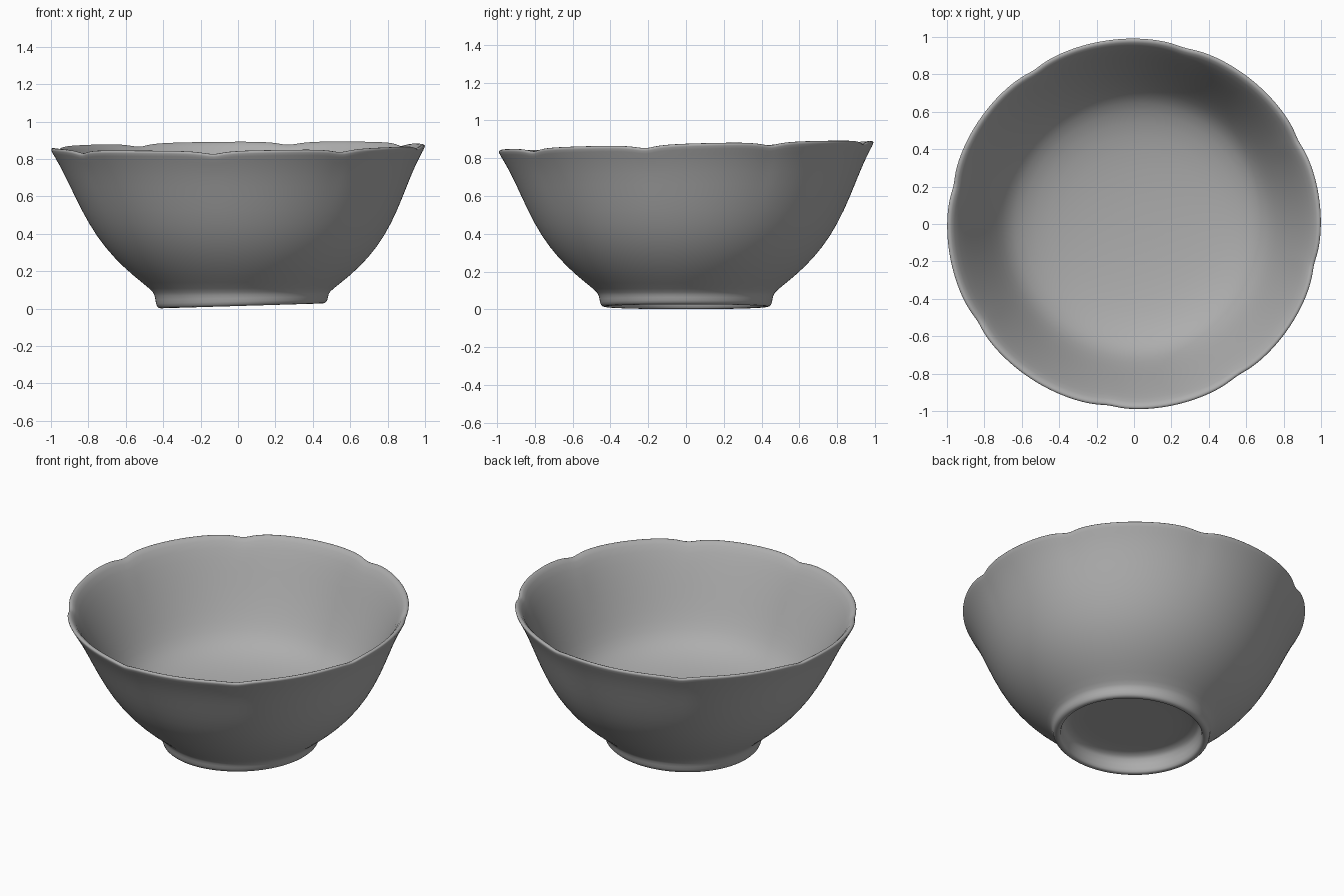
import bpy, bmesh
from math import cos, sin, tau, pi, radians, exp

cube = bpy.data.objects.get("Cube")
if cube:
    bpy.data.objects.remove(cube, do_unlink=True)

# Glaze colour
glaze = bpy.data.materials.new("grey glaze")
glaze.use_nodes = True
grey = (0.42, 0.42, 0.42, 1)
glaze.diffuse_color = grey
glaze.node_tree.nodes["Principled BSDF"].inputs["Base Color"].default_value = grey

# Lathe profile (radius, height): recess, foot ring, outer wall, lip, inside
PROFILE = [
    (0.2, 0.12), (0.37, 0.12), (0.405, 0.1), (0.41, 0.03), (0.42, 0.018),
    (0.448, 0.018), (0.46, 0.04), (0.463, 0.08), (0.482, 0.105),
    (0.58, 0.18), (0.68, 0.275), (0.77, 0.39), (0.845, 0.53),
    (0.905, 0.67), (0.955, 0.78), (0.997, 0.852), (1.003, 0.867),
    (0.99, 0.877), (0.965, 0.865), (0.912, 0.77), (0.845, 0.63),
    (0.777, 0.49), (0.72, 0.39), (0.66, 0.322), (0.55, 0.268),
    (0.4, 0.235), (0.2, 0.218),
]
NOTCHES = [radians(d) for d in (-148, -98, -56, -13, 27, 74, 123, 168)]
SEGMENTS = 144


def notch(angle):
    """1 at a scallop notch, fading to 0 along each petal."""
    gap = min(abs((angle - n + pi) % tau - pi) for n in NOTCHES)
    return exp(-gap / 0.07)


def ramp(value, low, high):
    t = min(max((value - low) / (high - low), 0), 1)
    return t * t * (3 - 2 * t)


def place(r, z, angle):
    """Lathe point with scalloped rim and the slight lean of hand work."""
    rim, foot = ramp(z, 0.55, 0.87), 1 - ramp(z, 0.02, 0.12)
    dip = notch(angle) * rim
    r -= 0.016 * dip
    x, y = r * cos(angle), 0.992 * r * sin(angle)
    z += rim * (0.024 * y + 0.009 * x) - 0.024 * dip + foot * 0.03 * x
    return x + 0.02 * (1 - ramp(z, 0.1, 0.85)), y, z


bm = bmesh.new()
rings = [[bm.verts.new(place(r, z, tau * i / SEGMENTS)) for i in range(SEGMENTS)]
         for r, z in PROFILE]
for a, b in zip(rings, rings[1:]):
    for i in range(SEGMENTS):
        j = (i + 1) % SEGMENTS
        bm.faces.new((a[i], a[j], b[j], b[i]))

# Close the recess and the inside floor with fans
for ring, height in ((rings[0], 0.12), (rings[-1], 0.214)):
    centre = bm.verts.new(place(0, height, 0))
    for i in range(SEGMENTS):
        bm.faces.new((ring[i], ring[(i + 1) % SEGMENTS], centre))

# Stand the bowl on the ground
lowest = min(v.co.z for v in bm.verts)
bmesh.ops.translate(bm, verts=bm.verts, vec=(0, 0, -lowest))
bmesh.ops.recalc_face_normals(bm, faces=bm.faces)
for face in bm.faces:
    face.smooth = True

mesh = bpy.data.meshes.new("scalloped_bowl")
bm.to_mesh(mesh)
bm.free()
mesh.materials.append(glaze)
bowl = bpy.data.objects.new("scalloped_bowl", mesh)
bpy.context.collection.objects.link(bowl)
smoothing = bowl.modifiers.new("smoothing", "SUBSURF")
smoothing.levels = smoothing.render_levels = 1
